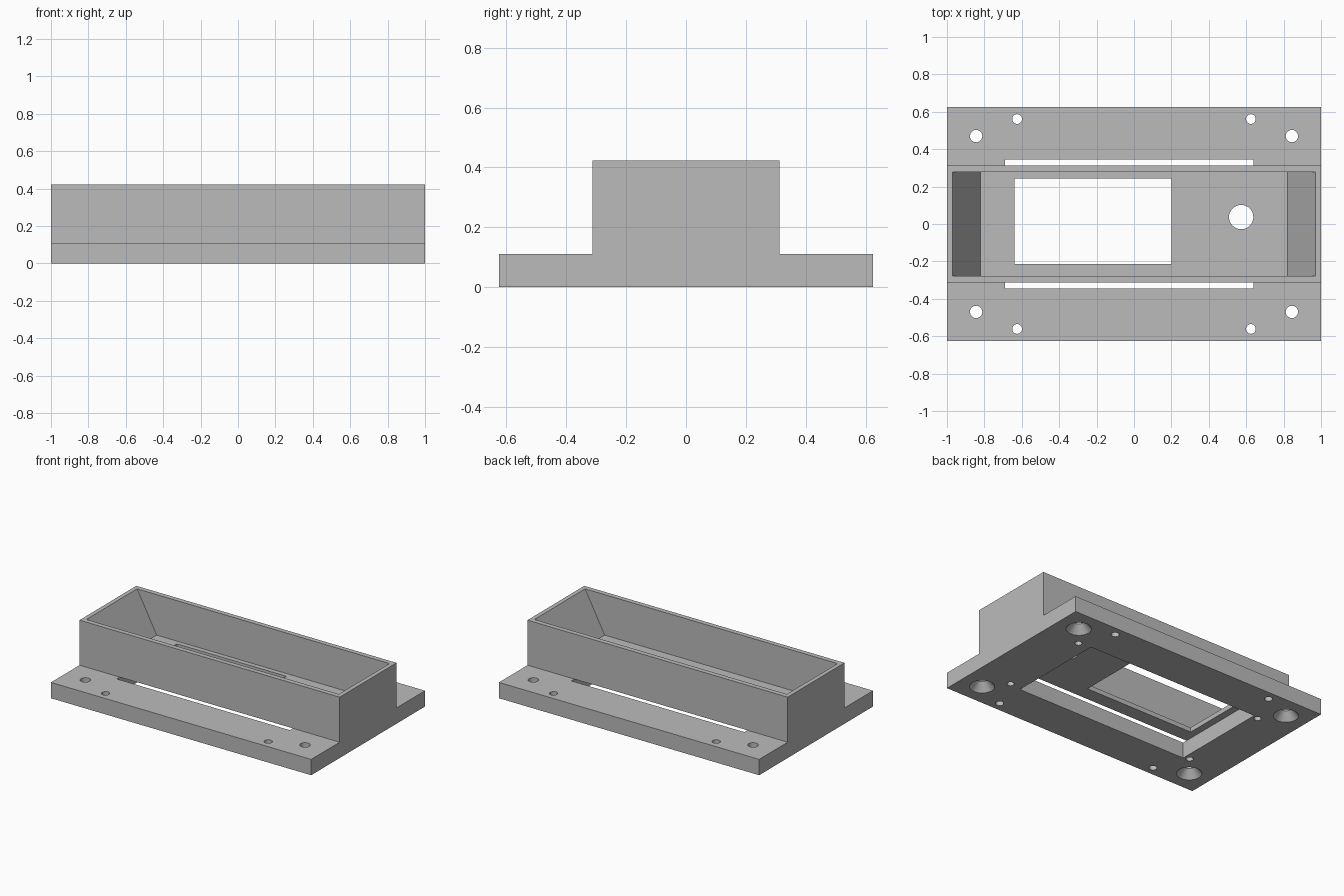
import bpy, bmesh

cube = bpy.data.objects.get("Cube")
if cube:
    bpy.data.objects.remove(cube, do_unlink=True)

grey = bpy.data.materials.new("plain_grey")
grey.use_nodes = True
grey.diffuse_color = (0.5, 0.5, 0.5, 1)
grey.node_tree.nodes["Principled BSDF"].inputs["Base Color"].default_value = (0.5, 0.5, 0.5, 1)

PLATE, FLOOR, TOP = 0.11, 0.142, 0.423
OVER = 0.05  # how far cutters reach past open faces


def make_object(name, bm):
    bmesh.ops.recalc_face_normals(bm, faces=bm.faces)
    mesh = bpy.data.meshes.new(name)
    bm.to_mesh(mesh)
    bm.free()
    mesh.materials.append(grey)
    obj = bpy.data.objects.new(name, mesh)
    bpy.context.collection.objects.link(obj)
    return obj


def prism(name, profile, axis, length):
    """Extrude a closed profile of 3D points along one axis."""
    bm = bmesh.new()
    face = bm.faces.new([bm.verts.new(p) for p in profile])
    new = bmesh.ops.extrude_face_region(bm, geom=[face])["geom"]
    move = [0, 0, 0]
    move[axis] = length
    bmesh.ops.translate(bm, vec=move, verts=[v for v in new if isinstance(v, bmesh.types.BMVert)])
    return make_object(name, bm)


def block(name, x0, x1, y0, y1, z0, z1):
    return prism(name, [(x0, y0, z0), (x1, y0, z0), (x1, y1, z0), (x0, y1, z0)], 2, z1 - z0)


def cone(name, x, y, z0, z1, r0, r1):
    bm = bmesh.new()
    bmesh.ops.create_cone(bm, cap_ends=True, segments=32, radius1=r0, radius2=r1, depth=z1 - z0)
    bmesh.ops.translate(bm, vec=(x, y, (z0 + z1) / 2), verts=bm.verts)
    return make_object(name, bm)


# Body: flanged base and raised box in one stepped profile
half = [(0.625, 0), (0.625, PLATE), (0.312, PLATE), (0.312, TOP)]
outline = half + [(-y, z) for y, z in reversed(half)]
body = prism("mounting_housing", [(-1, y, z) for y, z in outline], 0, 2)

# Hopper cavity with sloping end walls
slope = (0.97 - 0.82) / (TOP - FLOOR)
wide = 0.97 + slope * OVER
cutters = [prism("hopper_cutter", [(-0.82, -0.278, FLOOR), (0.82, -0.278, FLOOR),
                                   (wide, -0.278, TOP + OVER), (-wide, -0.278, TOP + OVER)], 1, 0.556)]

# Underside pocket, which also opens the two slots beside the box
cutters.append(block("pocket_cutter", -0.69, 0.64, -0.345, 0.345, -OVER, PLATE))
for side in (-1, 1):
    y0, y1 = sorted((side * 0.312, side * 0.345))
    cutters.append(block("slot_cutter", -0.69, 0.64, y0, y1, PLATE / 2, PLATE + OVER))

# Window and round hole in the hopper floor
cutters.append(block("window_cutter", -0.64, 0.2, -0.213, 0.244, PLATE / 2, FLOOR + OVER))
cutters.append(cone("knob_hole_cutter", 0.573, 0.037, PLATE / 2, FLOOR + OVER, 0.065, 0.065))

# Screw holes, countersinks, pin holes and blind holes at each corner
for sx in (-1, 1):
    for sy in (-1, 1):
        x, y = sx * 0.844, sy * 0.47
        cutters.append(cone("screw_cutter", x, y, -OVER, PLATE + OVER, 0.033, 0.033))
        cutters.append(cone("countersink_cutter", x, y, -0.01, 0.055, 0.088, 0.033))
        cutters.append(cone("pin_cutter", sx * 0.625, sy * 0.561, -OVER, PLATE + OVER, 0.026, 0.026))
        cutters.append(cone("blind_hole_cutter", sx * 0.73, sy * 0.33, -OVER, 0.08, 0.023, 0.023))

for cutter in cutters:
    cutter.hide_render = True
    mod = body.modifiers.new(cutter.name, "BOOLEAN")
    mod.operation, mod.solver, mod.object = "DIFFERENCE", "EXACT", cutter

# Bake the cuts and discard the cutters
bpy.context.view_layer.update()
depsgraph = bpy.context.evaluated_depsgraph_get()
result = bpy.data.meshes.new_from_object(body.evaluated_get(depsgraph))
body.modifiers.clear()
body.data = result
for cutter in cutters:
    bpy.data.objects.remove(cutter, do_unlink=True)

# Smooth the round holes, keep the edges sharp
bpy.ops.object.select_all(action="DESELECT")
body.select_set(True)
bpy.context.view_layer.objects.active = body
bpy.ops.object.shade_smooth_by_angle(angle=0.5)
